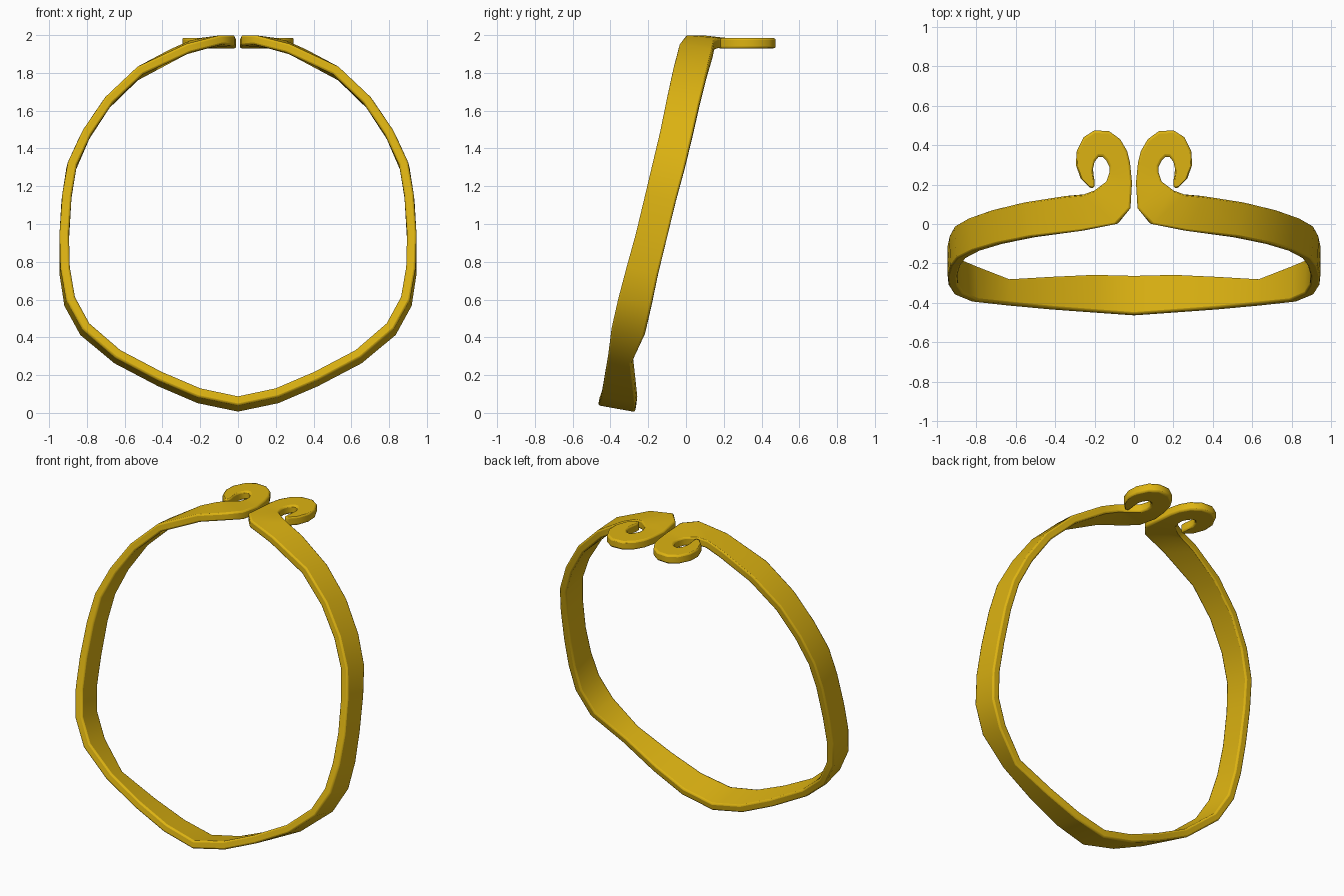
import bpy, bmesh
from mathutils import Vector

if "Cube" in bpy.data.objects:
    bpy.data.objects.remove(bpy.data.objects["Cube"])

# Half of the hoop, bottom to top: front edge (x, y, z), back edge (x, y, z)
HOOP = [
    (0, -.465, .04, 0, -.27, .005), (.215, -.45, .085, .215, -.265, .05),
    (.425, -.435, .175, .425, -.275, .14), (.65, -.415, .295, .655, -.29, .26),
    (.825, -.395, .445, .835, -.22, .41), (.91, -.36, .60, .92, -.185, .565),
    (.94, -.315, .77, .945, -.15, .73), (.945, -.265, .95, .945, -.105, .91),
    (.93, -.215, 1.16, .935, -.055, 1.12), (.90, -.175, 1.33, .91, -.01, 1.29),
    (.82, -.135, 1.50, .84, .03, 1.46), (.70, -.10, 1.675, .725, .07, 1.64),
    (.53, -.065, 1.835, .56, .11, 1.80), (.27, -.035, 1.955, .36, .14, 1.925),
    (.09, 0, 2.0, .26, .148, 1.97),
]
# Flat curl seen from above: outer edge (x, y), inner edge (x, y)
CURL = [
    (.018, .08, .20, .17), (.01, .21, .14, .215), (.02, .31, .125, .26),
    (.035, .37, .125, .29), (.07, .43, .14, .32), (.125, .47, .16, .34),
    (.20, .475, .18, .34), (.255, .44, .20, .315), (.29, .37, .208, .28),
    (.295, .30, .205, .25), (.27, .23, .20, .22), (.22, .18, .20, .185),
]

stations = [(Vector(s[:3]), Vector(s[3:]), .05) for s in HOOP]
for i, (a, b, c, d) in enumerate(CURL):
    top = 2.0 if i == 0 else 1.985
    stations.append((Vector((a, b, top)), Vector((c, d, 1.985)), .055))

# Sweep a rectangular section through the stations
bm = bmesh.new()
mids = [(f + b) / 2 for f, b, t in stations]
rings = []
for i, (f, b, t) in enumerate(stations):
    tangent = mids[min(i + 1, len(mids) - 1)] - mids[max(i - 1, 0)]
    n = (b - f).cross(tangent)
    if i == 0:
        n.x = 0
    if i >= len(HOOP):
        n = Vector((0, 0, n.z))
    n.normalize()
    inward = Vector((0, 0, 1)) - mids[i]
    if n.dot(inward) < 0:
        n = -n
    if i >= len(HOOP):
        n = Vector((0, 0, -1))
    rings.append([bm.verts.new(p) for p in (f, b, b + n * t, f + n * t)])
for r, s in zip(rings, rings[1:]):
    for k in range(4):
        m = (k + 1) % 4
        bm.faces.new((r[k], r[m], s[m], s[k]))
bm.faces.new(rings[-1])
bmesh.ops.recalc_face_normals(bm, faces=bm.faces)
mesh = bpy.data.meshes.new("curled_bangle")
bm.to_mesh(mesh)
bm.free()
bangle = bpy.data.objects.new("curled_bangle", mesh)
bpy.context.collection.objects.link(bangle)

# Second half and softened rims
mirror = bangle.modifiers.new("mirror", 'MIRROR')
mirror.use_axis[0] = True
bevel = bangle.modifiers.new("soft_rims", 'BEVEL')
bevel.width = .012
bevel.segments = 2
bevel.limit_method = 'ANGLE'
bevel.angle_limit = 1.0

# Gold
gold = bpy.data.materials.new("gold")
gold.diffuse_color = (.72, .45, .006, 1)
gold.use_nodes = True
gold.node_tree.nodes["Principled BSDF"].inputs["Base Color"].default_value = gold.diffuse_color
mesh.materials.append(gold)

bpy.context.view_layer.objects.active = bangle
bangle.select_set(True)
bpy.ops.object.shade_smooth_by_angle(angle=.9)
